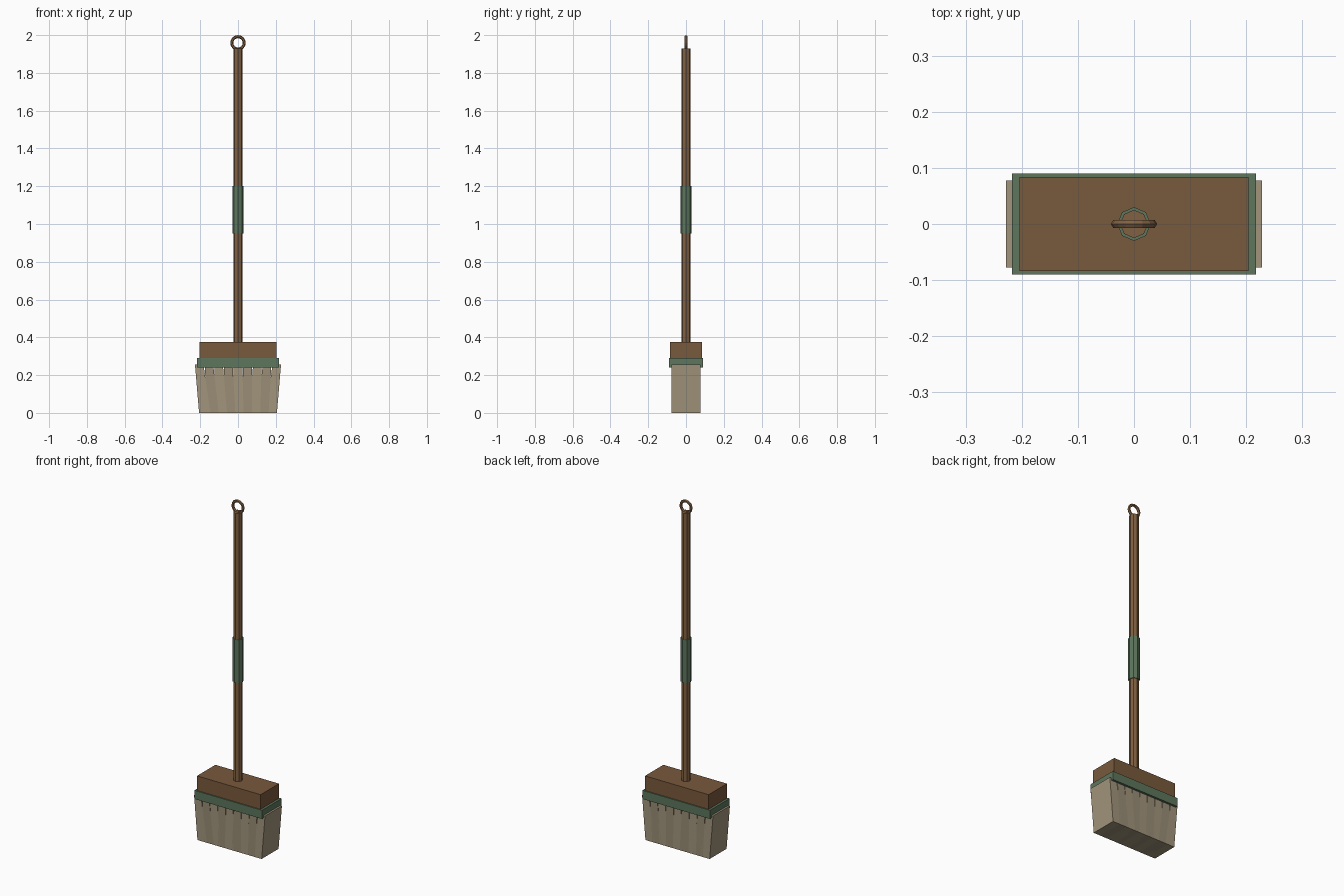
import bpy, bmesh
from math import pi

if "Cube" in bpy.data.objects:
    bpy.data.objects.remove(bpy.data.objects["Cube"])


def material(name, rgb):
    m = bpy.data.materials.new(name)
    m.diffuse_color = (*rgb, 1)
    m.use_nodes = True
    m.node_tree.nodes["Principled BSDF"].inputs["Base Color"].default_value = m.diffuse_color
    return m


wood = material("wood", (0.19, 0.10, 0.045, 1)[:3])
pole_wood = material("pole_wood", (0.22, 0.12, 0.055))
green = material("green", (0.11, 0.18, 0.11))
straw = [material("straw_light", (0.36, 0.30, 0.20)),
         material("straw_dark", (0.32, 0.27, 0.18))]


def finish(name, mat):
    o = bpy.context.object
    o.name = name
    o.data.materials.append(mat)
    return o


def box(name, sx, sy, z0, z1, mat):
    bpy.ops.mesh.primitive_cube_add(size=1, location=(0, 0, (z0 + z1) / 2))
    bpy.context.object.scale = (sx, sy, z1 - z0)
    finish(name, mat)


def rod(name, r, z0, z1, mat):
    bpy.ops.mesh.primitive_cylinder_add(vertices=8, radius=r, depth=z1 - z0,
                                        location=(0, 0, (z0 + z1) / 2))
    finish(name, mat)


# Head block and binding band
box("head_block", 0.408, 0.168, 0.285, 0.375, wood)
box("binding_band", 0.434, 0.18, 0.24, 0.29, green)

# Pole, grip and hanging ring
rod("handle", 0.025, 0.37, 1.93, pole_wood)
rod("grip", 0.03, 0.95, 1.2, green)
bpy.ops.mesh.primitive_torus_add(major_radius=0.033, minor_radius=0.008,
                                 major_segments=16, minor_segments=6,
                                 location=(0, 0, 1.959), rotation=(pi / 2, 0, 0))
finish("hanging_ring", pole_wood)


# Bristle clumps: tapered wedges, wider at the floor, fanning out at the top
def clump(i):
    bm = bmesh.new()
    bmesh.ops.create_cube(bm, size=1)
    for v in bm.verts:
        top = v.co.z > 0
        spacing, width = (0.0513, 0.045) if top else (0.044, 0.0602)
        v.co = (i * spacing + v.co.x * width, v.co.y * 0.155, 0.255 if top else 0)
    me = bpy.data.meshes.new("bristle_clump")
    bm.to_mesh(me)
    bm.free()
    o = bpy.data.objects.new(f"bristle_clump_{i + 5}", me)
    o.data.materials.append(straw[i % 2])
    bpy.context.collection.objects.link(o)


for i in range(-4, 5):
    clump(i)
